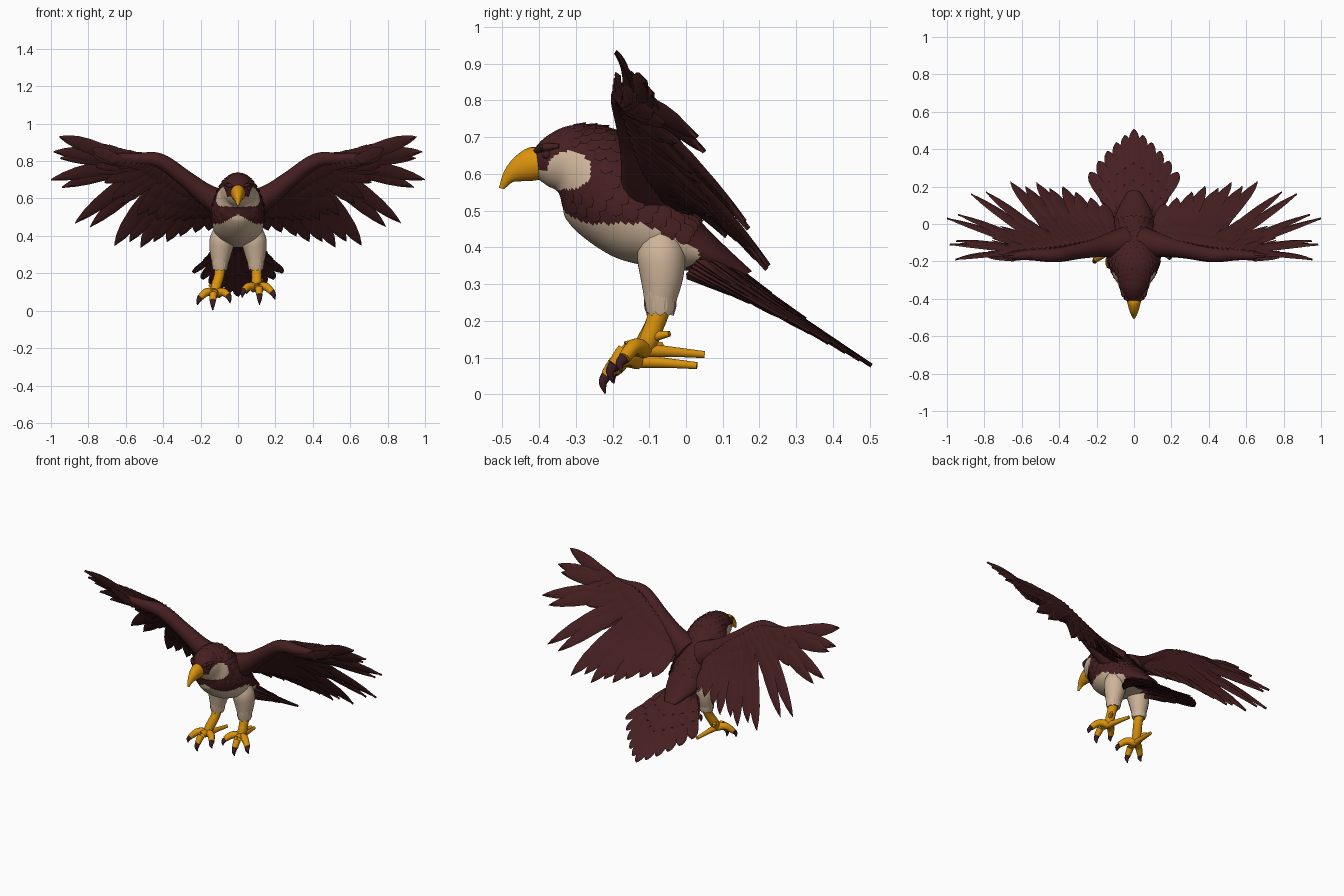
import bpy, bmesh, math
from mathutils import Vector as V

if "Cube" in bpy.data.objects:
    bpy.data.objects.remove(bpy.data.objects["Cube"])


def material(name, rgb):
    m = bpy.data.materials.new(name)
    m.diffuse_color = (*rgb, 1)
    m.use_nodes = True
    m.node_tree.nodes["Principled BSDF"].inputs["Base Color"].default_value = m.diffuse_color
    return m


BROWN = material("dark brown plumage", (0.060, 0.0135, 0.0145))
CREAM = material("cream plumage", (0.62, 0.46, 0.32))
GOLD = material("golden yellow", (0.70, 0.29, 0.004))
CLAW = material("dark claw and eye", (0.050, 0.013, 0.018))


def spline(pts, t):
    """Catmull-Rom through tuples of any size, t from 0 to len-1."""
    i = min(int(t), len(pts) - 2)
    f = t - i
    a, b, c, d = (pts[max(0, min(len(pts) - 1, i + k))] for k in (-1, 0, 1, 2))
    return [0.5 * (2 * q + (r - p) * f + (2 * p - 5 * q + 4 * r - s) * f * f
                   + (3 * q - p - 3 * r + s) * f ** 3) for p, q, r, s in zip(a, b, c, d)]


def add_skin(bm, rings):
    rows = [[bm.verts.new(p) for p in r] for r in rings]
    n = len(rows[0])
    for a, b in zip(rows, rows[1:]):
        for k in range(n):
            bm.faces.new((a[k], a[(k + 1) % n], b[(k + 1) % n], b[k]))
    bm.faces.new(rows[0])
    bm.faces.new(rows[-1])


def finish(name, bm, *mats, rule=None):
    bmesh.ops.recalc_face_normals(bm, faces=bm.faces)
    if rule:
        for f in bm.faces:
            f.material_index = rule(f.calc_center_median())
    me = bpy.data.meshes.new(name)
    bm.to_mesh(me)
    bm.free()
    for m in mats:
        me.materials.append(m)
    ob = bpy.data.objects.new(name, me)
    bpy.context.collection.objects.link(ob)
    return ob


def add_tube(bm, pts, steps=5, sides=14):
    """Round tube through (x, y, z, radius) points."""
    n = (len(pts) - 1) * steps
    path = [spline(pts, k / steps) for k in range(n + 1)]
    rings = []
    for k, p in enumerate(path):
        d = (V(path[min(k + 1, n)][:3]) - V(path[max(k - 1, 0)][:3])).normalized()
        ref = V((0, 1, 0)) if abs(d.y) < 0.8 else V((0, 0, 1))
        u = d.cross(ref).normalized()
        w = d.cross(u)
        r = max(p[3], 0.001)
        rings.append([V(p[:3]) + r * (math.cos(a) * u + math.sin(a) * w)
                      for a in (2 * math.pi * j / sides for j in range(sides))])
    add_skin(bm, rings)


# Feather outlines: position along the shaft, relative width
VANE = ((0, .4), (.12, .7), (.35, .92), (.6, 1), (.78, .86), (.9, .55), (.97, .22), (1, .03))
POINTED = ((0, .5), (.15, .85), (.35, 1), (.55, 1), (.72, .86), (.86, .58), (.95, .28), (1, .03))
BLUNT = ((0, .4), (.2, .65), (.5, .85), (.75, 1), (.88, .9), (.95, .65), (.99, .3), (1, .1))


def add_feather(bm, root, tip, width, normal, thick=0.006, bend=0.0, twist=0.0, vane=VANE):
    """Leaf-shaped vane with a raised shaft."""
    root, tip = V(root), V(tip)
    d = tip - root
    side = d.cross(V(normal)).normalized()
    up = side.cross(d).normalized()
    rings = []
    for t, w in vane:
        c = root + d * t + up * bend * 4 * t * (1 - t)
        e = (side + up * twist) * width * w
        h = up * thick * (1 - 0.6 * t)
        rings.append([c - e, c - e * .15 + h, c + e, c + e * .15 - h])
    add_skin(bm, rings)


# Side profile stations: top y, top z, bottom y, bottom z, half width
BODY = [(-.418, .662, -.408, .59, .028), (-.385, .698, -.378, .568, .06), (-.33, .728, -.348, .55, .08),
        (-.27, .733, -.336, .51, .092), (-.20, .722, -.325, .475, .115), (-.14, .675, -.28, .428, .135),
        (-.07, .605, -.20, .376, .14), (-.01, .53, -.12, .352, .13), (.05, .46, -.03, .338, .11),
        (.11, .40, .05, .336, .085), (.18, .335, .14, .315, .04)]
BEAK = [(-.365, .66, -.365, .592, .046), (-.42, .673, -.41, .582, .037), (-.465, .647, -.445, .58, .027),
        (-.495, .607, -.472, .577, .016), (-.509, .562, -.495, .558, .005)]


def surface(stations, t, a):
    ty, tz, by, bz, w = spline(stations, t)
    top, bot = V((0, ty, tz)), V((0, by, bz))
    return (top + bot) / 2 + (top - bot) / 2 * math.cos(a) + V((w * math.sin(a), 0, 0))


def loft(stations, steps, sides):
    bm = bmesh.new()
    n = (len(stations) - 1) * steps
    add_skin(bm, [[surface(stations, k / steps, 2 * math.pi * j / sides) for j in range(sides)]
                  for k in range(n + 1)])
    return bm


def plumage(c, grow=0.0):
    """1 = cream: cheek, chin and belly; 0 = brown."""
    cheek = ((c.y + .318) / (.06 + grow)) ** 2 + ((c.z - .61) / (.052 + grow)) ** 2 < 1
    chin = c.y < -.335 and .555 < c.z < .61
    edge = .465 + .05 * max(0, 1 - abs(c.x) / .09) - max(0, c.y + .12) * .45
    belly = c.z < edge + grow * .5 and c.y < .035
    return int(cheek or chin or belly)


finish("body", loft(BODY, 10, 80), BROWN, CREAM, rule=plumage)
finish("beak", loft(BEAK, 5, 24), GOLD)

# Overlapping small feathers on nape, back and breast edge
bm = bmesh.new()
for row in range(12):
    t = 2.4 + row * 0.45
    for k in range(-9, 10):
        a = (k + 0.5 * (row % 2)) * 0.25
        p, q = surface(BODY, t, a), surface(BODY, t + 0.55, a)
        out = (p - surface(BODY, t, a + math.pi)).normalized()
        if not plumage(p, .014) and not plumage(q, .004):
            add_feather(bm, p - out * .002, q + out * .006, .019, out, .004)
finish("body_feathers", bm, BROWN)

ARM = [(.05, -.10, .55, .085), (.17, -.12, .62, .058), (.28, -.14, .705, .045), (.42, -.165, .802, .040),
       (.55, -.165, .812, .030), (.70, -.175, .832, .012)]
TIPS = [(.955, -.19, .93), (.985, -.11, .85), (.95, -.09, .815), (1.0, .03, .70), (.94, .05, .66),
        (.87, .16, .47), (.79, .17, .45), (.66, .225, .35), (.58, .20, .37), (.52, .22, .34),
        (.45, .19, .37), (.38, .20, .37), (.31, .17, .40), (.23, .14, .42), (.16, .11, .43)]
NORMAL = V((0, .81, .58))

for s, side in ((1, "right"), (-1, "left")):
    flip = lambda p: (s * p[0], *p[1:])
    # Wing arm and layered feathers
    bm = bmesh.new()
    add_tube(bm, [flip(p) for p in ARM], 6, 18)
    finish(side + "_wing_arm", bm, BROWN)
    bm = bmesh.new()
    for i, tip in enumerate(TIPS):
        root = V(spline(ARM, 4.5 - 3.8 * i / 14)[:3]) + V((0, .012, -.01))
        add_feather(bm, flip(root), flip(tip), .04 if i < 7 else .043, NORMAL, .016, .012, .25 * s,
                    POINTED if i < 7 else VANE)
    finish(side + "_flight_feathers", bm, BROWN)
    # Coverts: shorter rows above and below the flight feathers
    bm = bmesh.new()
    for reach, width, lift, count in ((.6, .032, .016, 17), (.42, .032, .026, 19), (.24, .03, .034, 22)):
        for i in range(count):
            u = 14 * i / (count - 1)
            root = V(spline(ARM, 4.5 - 3.9 * u / 14)[:3]) + V((0, .01, 0))
            tip = root.lerp(V(spline(TIPS, u)), reach * (.75 + .25 * min(1, u / 6)))
            for o in (1, -1):
                add_feather(bm, flip(root + NORMAL * lift * o), flip(tip + NORMAL * lift * .5 * o), width,
                            NORMAL, .008, .008 * o, .25 * s)
    finish(side + "_wing_coverts", bm, BROWN)

    # Eye with brow ridge
    bm = bmesh.new()
    bmesh.ops.create_uvsphere(bm, u_segments=16, v_segments=10, radius=.013)
    bmesh.ops.translate(bm, verts=bm.verts, vec=(s * .054, -.378, .652))
    finish(side + "_eye", bm, CLAW)
    bm = bmesh.new()
    add_tube(bm, [flip(p) for p in ((.03, -.41, .662, .006), (.053, -.385, .672, .012), (.068, -.345, .675, .006))])
    finish(side + "_brow", bm, BROWN)

    # Feathered thigh
    bm = bmesh.new()
    add_tube(bm, [flip(p) for p in ((.075, -.075, .44, .05), (.085, -.068, .38, .066), (.092, -.066, .32, .060),
                                    (.096, -.07, .25, .043), (.097, -.07, .22, .034))])
    for k in range(9):
        a = k * math.tau / 9
        o = V((math.cos(a), math.sin(a), 0))
        c = V((s * .096, -.07, 0))
        add_feather(bm, c + o * .044 + V((0, 0, .28)), c + o * .036 + V((0, 0, .214)), .02, o, .004)
    finish(side + "_thigh", bm, CREAM)

    # Shank, toes and claws; the left foot hangs lower
    foot = V((.10, -.11, .12)) if s > 0 else V((-.12, -.13, .09))
    at = lambda x, y, z, r: (foot.x + s * x, foot.y + y, foot.z + z, r)
    bm = bmesh.new()
    add_tube(bm, [(s * .097, -.065, .25, .03), (s * .1, -.085, .19, .027), at(0, .01, .03, .027), at(0, -.01, -.01, .02)])
    claws = bmesh.new()
    for mid, end, tip in (((.01, -.05, .004), (.015, -.086, -.038), (.015, -.09, -.088)),
                          ((.045, -.03, .01), (.084, -.058, -.022), (.098, -.066, -.06)),
                          ((-.04, -.03, .01), (-.07, -.064, -.012), (-.078, -.074, -.05))):
        add_tube(bm, [at(0, 0, 0, .023), at(*mid, .022), at(*end, .017)], 5, 10)
        hook = (V(end) + V(tip)) / 2 + V((0, -.008, .004))
        add_tube(claws, [at(*end, .0155), at(*hook, .012), at(*tip, .002)], 5, 10)
    add_tube(bm, [at(0, 0, 0, .02), at(-.01, .08, -.005, .014), at(-.02, .16, -.012, .010)], 5, 10)
    add_tube(bm, [at(0, 0, .03, .016), at(.015, .035, .04, .013), at(.03, .065, .045, .008)], 5, 10)
    finish(side + "_foot", bm, GOLD)
    finish(side + "_claws", claws, CLAW)

# Fanned tail with shorter covering feathers
bm = bmesh.new()
for reach, width, lift, n in ((1, .034, 0, 5), (.62, .03, .012, 4), (.42, .03, .022, 3)):
    for i in range(-n, n + 1):
        k = i * 5 / n
        root = V((.016 * k, .02, .395 - .002 * k * k))
        tip = V((.047 * k, .505 - .028 * abs(k) - .0036 * k * k, .078 + .014 * abs(k) + .0022 * k * k))
        up = V((.06 * k, .6, .8))
        for o in ((1, -1) if lift else (0,)):
            off = V((0, .6, .8)) * lift * o
            add_feather(bm, root + off, root.lerp(tip, reach) + off * .6, width, up, .015, 0, .12, BLUNT)
finish("tail", bm, BROWN)

# Smooth shading with crisp feather edges
for ob in bpy.context.collection.objects:
    ob.select_set(True)
    bpy.context.view_layer.objects.active = ob
bpy.ops.object.shade_smooth_by_angle(angle=math.radians(40))
